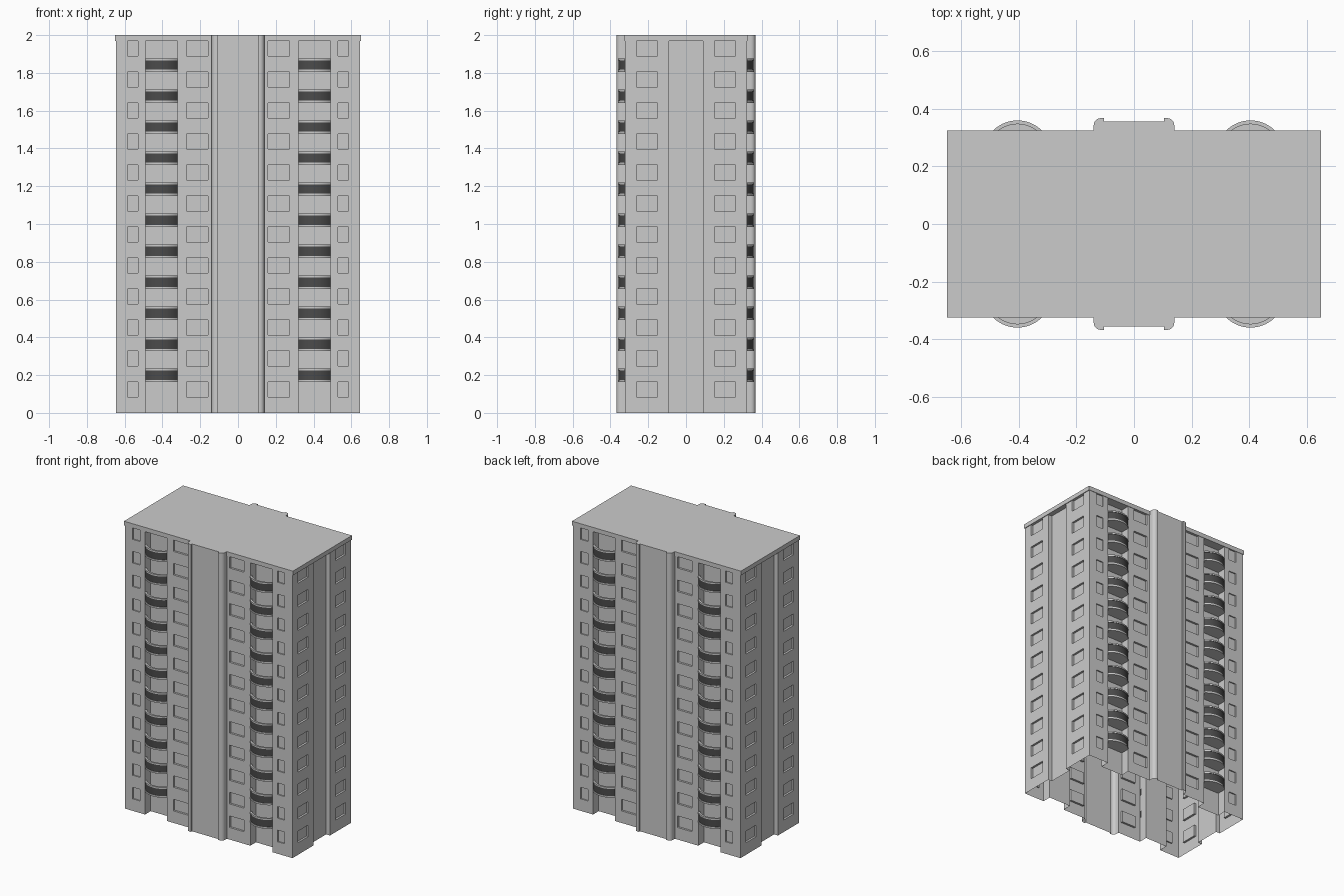
import bpy, bmesh, math
from mathutils import Vector

cube = bpy.data.objects.get("Cube")
if cube:
    bpy.data.objects.remove(cube)


def material(name, value):
    m = bpy.data.materials.new(name)
    m.use_nodes = True
    color = (value, value, value, 1)
    m.diffuse_color = color
    m.node_tree.nodes["Principled BSDF"].inputs["Base Color"].default_value = color
    return m


concrete = material("light grey concrete", 0.6)
dark_panel = material("dark grey panel", 0.07)

FLOORS, ROOF_Z, TOP = 12, 1.97, 2.0
STOREY = ROOF_Z / FLOORS
WX, WY = 0.645, 0.322            # wall planes
REC_IN, REC_OUT, REC_Y = 0.32, 0.49, 0.26   # balcony recess


def finish(bm, name, mat, angle=35):
    mesh = bpy.data.meshes.new(name)
    bm.to_mesh(mesh)
    bm.free()
    obj = bpy.data.objects.new(name, mesh)
    bpy.context.collection.objects.link(obj)
    mesh.materials.append(mat)
    bpy.ops.object.select_all(action="DESELECT")
    obj.select_set(True)
    bpy.context.view_layer.objects.active = obj
    bpy.ops.object.shade_smooth_by_angle(angle=math.radians(angle))
    return obj


def mirror_outline(quarter):
    """Counter-clockwise closed outline from its first quadrant."""
    half = quarter + [(-x, y) for x, y in reversed(quarter)]
    full = half + [(-x, -y) for x, y in half]
    out = []
    for p in full:
        if not out or (Vector(p) - Vector(out[-1])).length > 1e-5:
            out.append(p)
    return out


def prism(bm, outline, z0, z1):
    low = [bm.verts.new((x, y, z0)) for x, y in outline]
    high = [bm.verts.new((x, y, z1)) for x, y in outline]
    faces = [bm.faces.new(high), bm.faces.new(low[::-1])]
    for i in range(len(low)):
        j = (i + 1) % len(low)
        faces.append(bm.faces.new((low[i], low[j], high[j], high[i])))
    bmesh.ops.recalc_face_normals(bm, faces=faces)


# Central bay with a rounded pilaster at each edge
bay = [(0.14, WY)]
for k in range(7):
    a = math.radians(15 * k)
    bay.append((0.115 + 0.025 * math.cos(a), 0.343 + 0.025 * math.sin(a)))
bay += [(0.105, 0.368), (0.105, 0.357)]

# Outer walls: an open shell with recesses and sunken windows
walls = [(WX - 0.03, 0.09), (WX, 0.09), (WX, WY), (REC_OUT, WY), (REC_OUT, REC_Y),
         (REC_IN, REC_Y), (REC_IN, WY)] + bay
front_windows = [(0.16, 0.272, 0.014), (0.53, 0.585, 0.008)]
side_windows = [(0.15, 0.262, 0.014)]


def window_for(a, b):
    for axis, plane, options in ((0, WY, front_windows), (1, WX, side_windows)):
        other = 1 - axis
        if abs(abs(a[other]) - plane) < 1e-5 and abs(a[other] - b[other]) < 1e-5:
            lo, hi = sorted((abs(a[axis]), abs(b[axis])))
            for w0, w1, depth in options:
                if lo < w0 and w1 < hi:
                    span = abs(b[axis]) - abs(a[axis])
                    return sorted((w - abs(a[axis])) / span for w in (w0, w1)), depth
    return None


bm = bmesh.new()
outline = mirror_outline(walls)
for i, a in enumerate(outline):
    b = outline[(i + 1) % len(outline)]
    va, vb = Vector((*a, 0)), Vector((*b, 0))
    window = window_for(a, b)
    cuts, levels = [0, 1], [0, ROOF_Z]
    if window:
        cuts = [0, *window[0], 1]
        levels = [STOREY * (f + h) for f in range(FLOORS) for h in (0, 0.51)] + [ROOF_Z]
    panes = []
    for c in range(len(cuts) - 1):
        for r in range(len(levels) - 1):
            corners = ((c, r), (c + 1, r), (c + 1, r + 1), (c, r + 1))
            face = bm.faces.new([bm.verts.new(va.lerp(vb, cuts[u]) + Vector((0, 0, levels[v])))
                                 for u, v in corners])
            if c == 1 and r % 2:
                panes.append(face)
    # Sink each pane and close its reveal
    for pane in panes:
        pane.normal_update()
        rim = [v.co.copy() for v in pane.verts]
        for v in pane.verts:
            v.co -= pane.normal * window[1]
        sunk = [v.co.copy() for v in pane.verts]
        for k in range(4):
            n = (k + 1) % 4
            bm.faces.new([bm.verts.new(p) for p in (rim[k], rim[n], sunk[n], sunk[k])])
bmesh.ops.remove_doubles(bm, verts=bm.verts, dist=1e-5)
finish(bm, "outer_walls", concrete)

# Roof slab, following the central bay
bm = bmesh.new()
prism(bm, mirror_outline([(0.65, 0.325), (0.14, 0.325)] + bay[1:]), ROOF_Z, TOP)
finish(bm, "roof_slab", concrete)

# Curved balconies
MID, HALF, CY = (REC_IN + REC_OUT) / 2, (REC_OUT - REC_IN) / 2, 0.24


def arc(radius, steps=14):
    end = math.asin(min(1, HALF / radius))
    return [(radius * math.sin(end * (2 * k / steps - 1)),
             CY + radius * math.cos(end * (2 * k / steps - 1))) for k in range(steps + 1)]


def balcony_part(name, shape, z0, z1, mat):
    bm = bmesh.new()
    for sx in (-1, 1):
        for sy in (-1, 1):
            placed = [(sx * (MID + x), sy * y) for x, y in shape]
            for f in range(1, FLOORS):
                prism(bm, placed, f * STOREY + z0, f * STOREY + z1)
    finish(bm, name, mat)


floor_shape = arc(0.12) + [(HALF, REC_Y), (-HALF, REC_Y)]
balcony_part("balcony_floors", floor_shape, 0, 0.011, concrete)
balcony_part("balcony_rails", arc(0.117) + arc(0.109)[::-1], 0.011, 0.061, dark_panel)
balcony_part("balcony_handrails", arc(0.12) + arc(0.107)[::-1], 0.061, 0.071, concrete)
